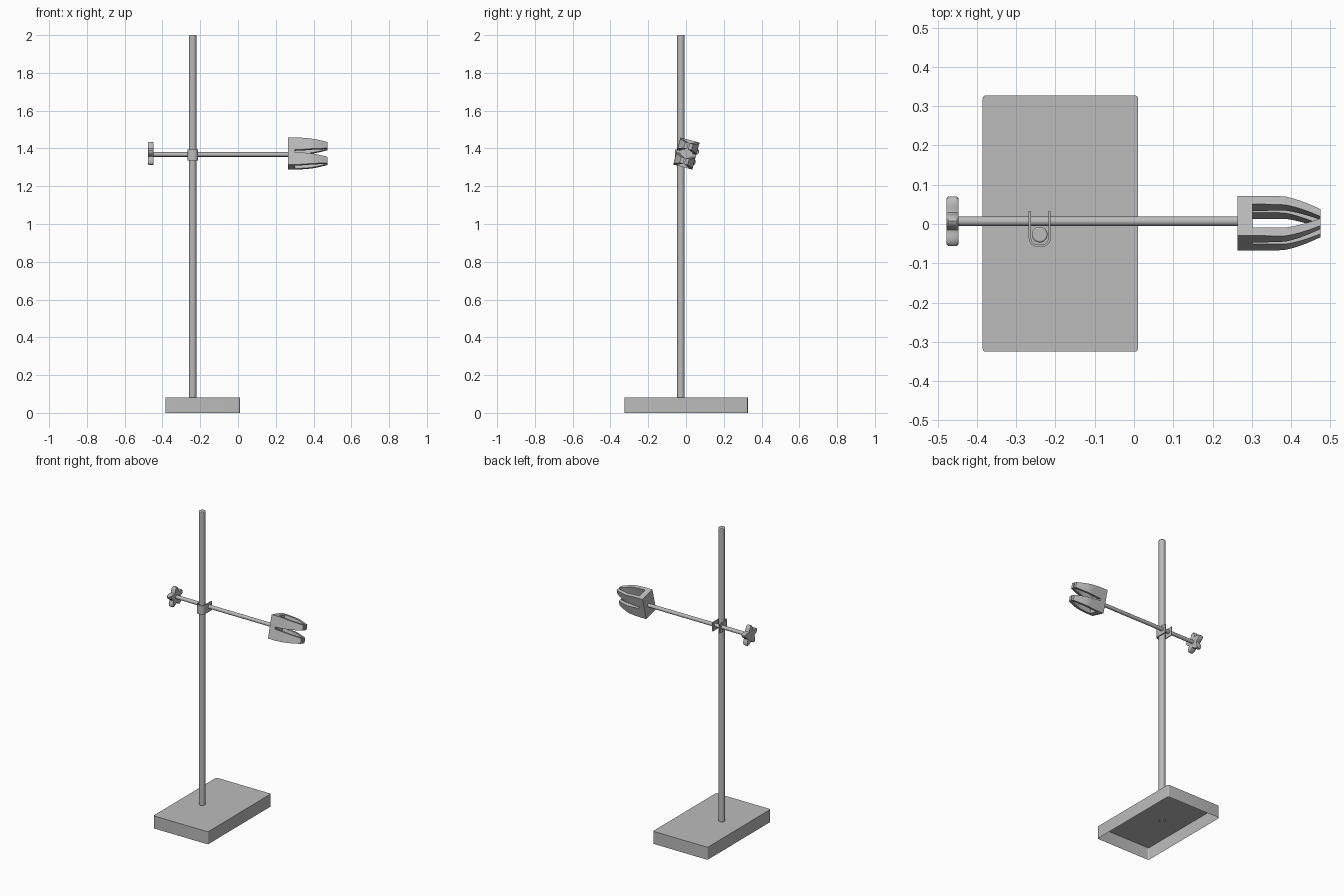
import bpy, bmesh, math
from mathutils import Matrix, Vector

cube = bpy.data.objects.get("Cube")
if cube:
    bpy.data.objects.remove(cube)

grey = bpy.data.materials.new("satin grey")
grey.use_nodes = True
grey.diffuse_color = (0.5, 0.5, 0.5, 1)
grey.node_tree.nodes["Principled BSDF"].inputs["Base Color"].default_value = (0.5, 0.5, 0.5, 1)

ARM_Y, ARM_Z = 0.007, 1.368
POLE_X, POLE_Y = -0.24, -0.027


def finish(name, bm, bevel=0, angle=35):
    """Turn a bmesh into a shaded object."""
    bmesh.ops.recalc_face_normals(bm, faces=bm.faces)
    mesh = bpy.data.meshes.new(name)
    bm.to_mesh(mesh)
    bm.free()
    obj = bpy.data.objects.new(name, mesh)
    bpy.context.collection.objects.link(obj)
    mesh.materials.append(grey)
    if bevel:
        mod = obj.modifiers.new("soft edges", "BEVEL")
        mod.width, mod.segments = bevel, 2
        mod.limit_method, mod.angle_limit = "ANGLE", math.radians(50)
    bpy.ops.object.select_all(action="DESELECT")
    obj.select_set(True)
    bpy.context.view_layer.objects.active = obj
    bpy.ops.object.shade_smooth_by_angle(angle=math.radians(angle))
    return obj


def loft(bm, rings, cap_start=True, cap_end=True):
    """Skin a row of closed rings of points."""
    loops = [[bm.verts.new(p) for p in ring] for ring in rings]
    for a, b in zip(loops, loops[1:]):
        for i in range(len(a)):
            j = (i + 1) % len(a)
            bm.faces.new((a[i], a[j], b[j], b[i]))
    if cap_start:
        bm.faces.new(loops[0])
    if cap_end:
        bm.faces.new(loops[-1])


def arc(cx, cy, r, start, end, steps=6):
    angles = [math.radians(start + (end - start) * i / steps) for i in range(steps + 1)]
    return [(cx + r * math.cos(a), cy + r * math.sin(a)) for a in angles]


def rod(name, start, end, radius, bevel):
    start, end = Vector(start), Vector(end)
    turn = (end - start).to_track_quat("Z", "Y").to_matrix().to_4x4()
    bm = bmesh.new()
    bmesh.ops.create_cone(bm, cap_ends=True, segments=32, radius1=radius, radius2=radius,
                          depth=(end - start).length,
                          matrix=Matrix.Translation((start + end) / 2) @ turn)
    return finish(name, bm, bevel)


# Base: a tray open underneath, with slightly rounded corners
x0, x1, y0, y1, r = -0.385, 0.01, -0.325, 0.327, 0.008
outline = (arc(x1 - r, y1 - r, r, 0, 90) + arc(x0 + r, y1 - r, r, 90, 180)
           + arc(x0 + r, y0 + r, r, 180, 270) + arc(x1 - r, y0 + r, r, 270, 360))
bm = bmesh.new()
loft(bm, [[(x, y, z) for x, y in outline] for z in (0, 0.082)], cap_start=False)
finish("base", bm)

# Upright pole and horizontal arm
rod("pole", (POLE_X, POLE_Y, 0.08), (POLE_X, POLE_Y, 2), 0.02, 0.004)
rod("arm", (-0.46, ARM_Y, ARM_Z), (0.27, ARM_Y, ARM_Z), 0.012, 0)


# Clip: a bent strip around the pole, its tabs held by the arm
def u_path(half, front, corner):
    left = arc(POLE_X - half + corner, front + corner, corner, 180, 270)
    right = arc(POLE_X + half - corner, front + corner, corner, 270, 360)
    return [(POLE_X - half, 0.033)] + left + right + [(POLE_X + half, 0.033)]


strip = u_path(0.028, -0.058, 0.022) + u_path(0.022, -0.052, 0.016)[::-1]
bm = bmesh.new()
loft(bm, [[(x, y, z) for x, y in strip] for z in (1.336, 1.394)])
finish("pole_clip", bm)

# Knob: five rounded lobes
star = []
for i in range(60):
    a = math.tau * i / 60
    radius = 0.052 + 0.014 * math.cos(5 * a)
    star.append((radius * math.sin(a), radius * math.cos(a)))
bm = bmesh.new()
loft(bm, [[(x, ARM_Y + y * s, ARM_Z + z * s) for y, z in star]
          for x, s in ((-0.477, 0.94), (-0.473, 1), (-0.451, 1), (-0.447, 0.94))])
finish("knob", bm)

# Clamp head: block and four curved fingers, tilted about the arm
tilt = Matrix.Translation((0, 0.002, 1.373)) @ Matrix.Rotation(math.radians(-15), 4, "X")
bm = bmesh.new()
bmesh.ops.create_cube(bm, size=1, matrix=tilt @ Matrix.Translation((0.283, 0, 0))
                      @ Matrix.Diagonal((0.038, 0.105, 0.148, 1)))
finish("clamp_block", bm)

for side, sy in (("left", 1), ("right", -1)):
    for level, sz in (("upper", 1), ("lower", -1)):
        rings = []
        for i in range(11):
            t = i / 10
            x = 0.3 + 0.175 * t
            bend = max(0, (t - 0.45) / 0.55) ** 1.4
            outer = 0.0525 - 0.031 * bend
            inner = outer - 0.022 + 0.003 * bend
            top = 0.074 - 0.017 * t ** 1.6
            bottom = 0.007 + 0.017 * t ** 1.6
            rings.append([tilt @ Vector((x, sy * y, sz * z)) for y, z in
                          ((inner, bottom), (outer, bottom), (outer, top), (inner, top))])
        bm = bmesh.new()
        loft(bm, rings)
        finish(f"{level}_{side}_finger", bm)
